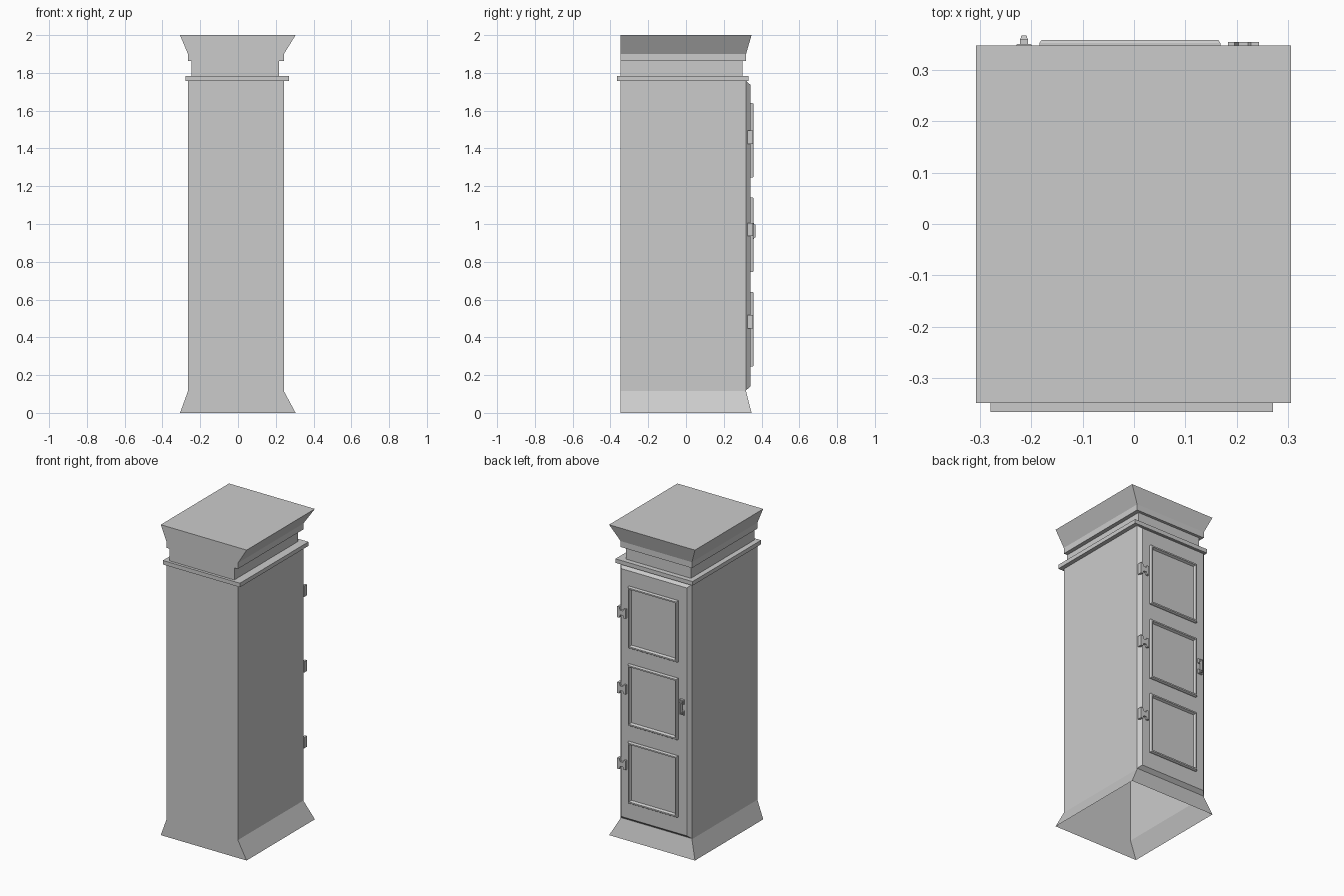
import bpy
import bmesh

cube = bpy.data.objects.get("Cube")
if cube:
    bpy.data.objects.remove(cube, do_unlink=True)

grey = bpy.data.materials.new("plain_grey")
grey.use_nodes = True
grey.diffuse_color = (0.6, 0.6, 0.6, 1)
grey.node_tree.nodes["Principled BSDF"].inputs["Base Color"].default_value = (0.6, 0.6, 0.6, 1)


def finish(name, bm):
    bmesh.ops.recalc_face_normals(bm, faces=bm.faces)
    mesh = bpy.data.meshes.new(name)
    bm.to_mesh(mesh)
    bm.free()
    mesh.materials.append(grey)
    obj = bpy.data.objects.new(name, mesh)
    bpy.context.collection.objects.link(obj)
    return obj


def loft(name, rings, cap_start=True, cap_end=True):
    """Skin a stack of equal-length point loops."""
    bm = bmesh.new()
    loops = [[bm.verts.new(p) for p in ring] for ring in rings]
    for a, b in zip(loops, loops[1:]):
        for i in range(len(a)):
            j = (i + 1) % len(a)
            bm.faces.new((a[i], a[j], b[j], b[i]))
    if cap_start:
        bm.faces.new(loops[0])
    if cap_end:
        bm.faces.new(loops[-1])
    return finish(name, bm)


def level(x0, x1, y0, y1, z):
    return [(x0, y0, z), (x1, y0, z), (x1, y1, z), (x0, y1, z)]


def upright(x0, x1, z0, z1, y, inset=0):
    return [(x0 + inset, y, z0 + inset), (x1 - inset, y, z0 + inset),
            (x1 - inset, y, z1 - inset), (x0 + inset, y, z1 - inset)]


# Cabinet shell: flared base, straight body, ledge, neck and flared cornice; open underneath
FRONT = -0.348
body = (-0.265, 0.243, FRONT, 0.318)
flare = (-0.307, 0.305, FRONT, 0.347)
ledge = (-0.279, 0.27, -0.366, 0.332)
neck = (-0.245, 0.217, FRONT, 0.3)
stack = [(flare, 0), (body, 0.115), (body, 1.758), (ledge, 1.758), (ledge, 1.784),
         (neck, 1.784), (neck, 1.862), (body, 1.862), (body, 1.9), (flare, 2)]
loft("cabinet_shell", [level(*r, z) for r, z in stack], cap_start=False)

# Door slab with chamfered edges
door = (body[0], body[1], 0.12, 1.757)
loft("door", [upright(*door, 0.318), upright(*door, 0.341, 0.02)], cap_start=False)

# Raised moulding around each of three door panels
for n, z in enumerate((0.245, 0.745, 1.245)):
    panel = (-0.184, 0.168, z, z + 0.395)
    loft(f"panel_moulding_{n + 1}",
         [upright(*panel, 0.341), upright(*panel, 0.352), upright(*panel, 0.358, 0.004),
          upright(*panel, 0.358, 0.013), upright(*panel, 0.343, 0.02)],
         cap_start=False)

# Waisted hinges on the door's left edge
for n, z in enumerate((0.483, 0.971, 1.459)):
    half = [(0.183, 0.03), (0.196, 0.03), (0.203, 0.015),
            (0.222, 0.015), (0.228, 0.035), (0.243, 0.035)]
    outline = [(x, z + h) for x, h in half] + [(x, z - h) for x, h in reversed(half)]
    loft(f"hinge_{n + 1}", [[(x, y, v) for x, v in outline] for y in (0.325, 0.354)])

# Door handle: two mounting plates, two posts and a grip
for label, z in (("lower", 0.928), ("upper", 0.998)):
    plate = (-0.23, -0.198, z - 0.015, z + 0.015)
    loft(f"handle_{label}_plate", [upright(*plate, 0.34), upright(*plate, 0.35, 0.002)])
    post = (-0.222, -0.206, z - 0.008, z + 0.008)
    loft(f"handle_{label}_post", [upright(*post, 0.345), upright(*post, 0.36)])
grip = (-0.222, -0.206, 0.925, 1.0)
loft("handle_grip", [upright(*grip, 0.355), upright(*grip, 0.367, 0.003)])
